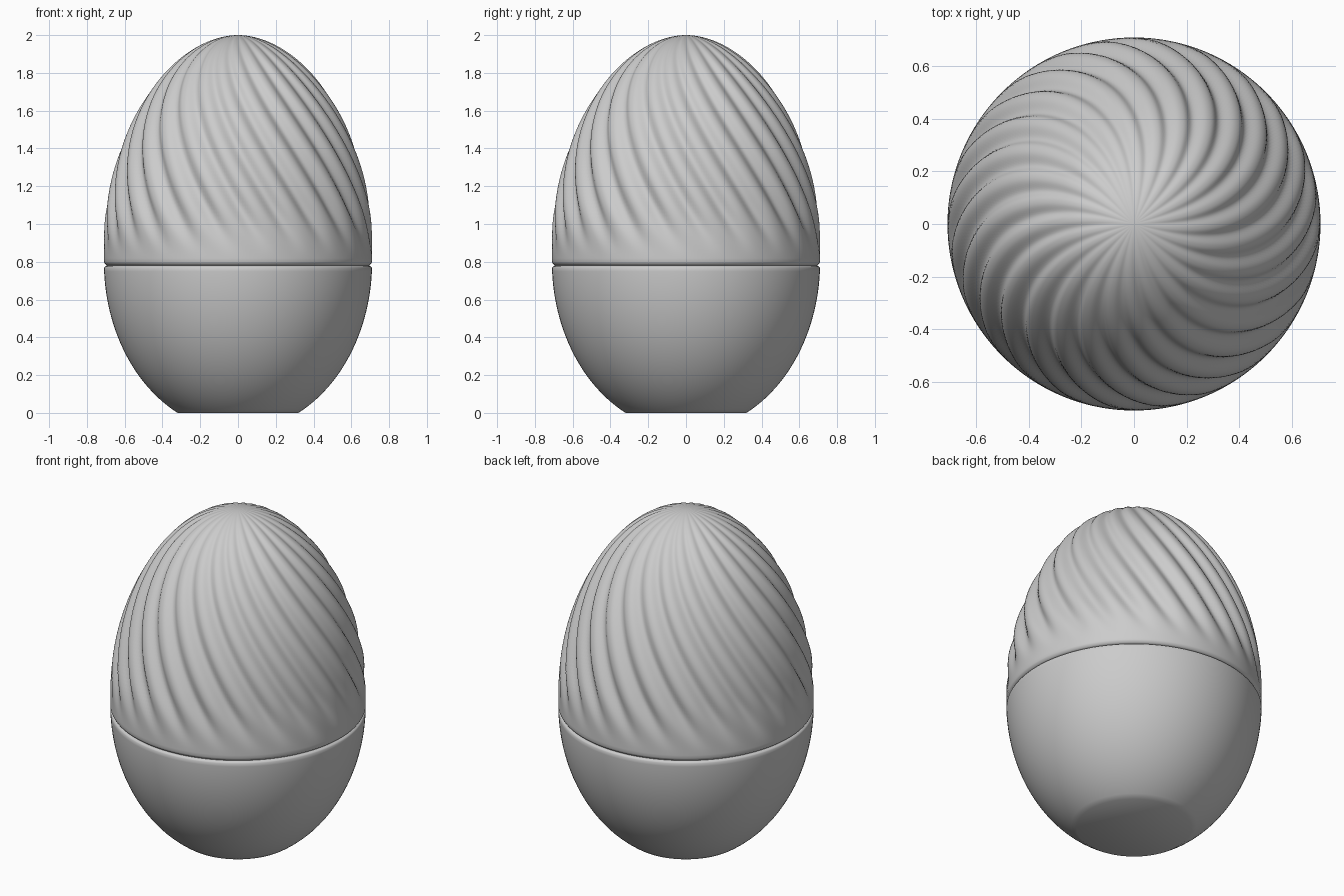
import bpy
import bmesh
from math import sin, cos, pi, radians

cube = bpy.data.objects.get("Cube")
if cube:
    bpy.data.objects.remove(cube, do_unlink=True)

SEAM, TOP, RADIUS = 0.78, 2.0, 0.71
FLUTES, TWIST = 24, radians(60)

grey = bpy.data.materials.new("plain_grey")
grey.use_nodes = True
grey.diffuse_color = (0.6, 0.6, 0.6, 1)
grey.node_tree.nodes["Principled BSDF"].inputs["Base Color"].default_value = grey.diffuse_color


def smoothstep(a, b, x):
    t = min(max((x - a) / (b - a), 0), 1)
    return t * t * (3 - 2 * t)


def lathe(name, levels, radius_at, segments):
    """Stack rings from (z, r) levels; radius_at shapes each ring by angle."""
    bm = bmesh.new()
    rings = []
    for z, r in levels:
        ring = []
        for i in range(segments):
            a = 2 * pi * i / segments
            q = radius_at(z, r, a)
            ring.append(bm.verts.new((q * cos(a), q * sin(a), z)))
        rings.append(ring)
    for low, high in zip(rings, rings[1:]):
        for i in range(segments):
            j = (i + 1) % segments
            bm.faces.new((low[i], low[j], high[j], high[i]))
    bm.faces.new(rings[0][::-1])
    bm.faces.new(rings[-1])
    mesh = bpy.data.meshes.new(name)
    bm.to_mesh(mesh)
    bm.free()
    mesh.materials.append(grey)
    obj = bpy.data.objects.new(name, mesh)
    bpy.context.collection.objects.link(obj)
    bpy.ops.object.select_all(action='DESELECT')
    obj.select_set(True)
    bpy.context.view_layer.objects.active = obj
    bpy.ops.object.shade_smooth_by_angle(angle=radians(40))
    return obj


# Lower cup: flat-bottomed half egg with a chamfered rim
cup = []
for k in range(41):
    z = 0.768 * k / 40
    cup.append((z, RADIUS * (1 - ((0.8 - z) / 0.896) ** 2) ** 0.5))
cup += [(0.774, 0.705), (SEAM, 0.694)]
lathe("lower_shell", cup, lambda z, r, a: r, 128)


# Upper cap: half egg with twisted flutes that fade out towards the seam
def fluted(z, r, a):
    fade = smoothstep(0.82, 1.12, z)
    phase = FLUTES * (a - TWIST * (TOP - z) / 1.2)
    groove = ((1 + cos(phase)) / 2) ** 1.4
    return r * (1 + fade * (0.016 - 0.05 * groove))


cap = [(SEAM, 0.694), (0.788, 0.704), (0.795, 0.708)]
for k in range(100):
    t = sin(pi / 2 * k / 100)
    cap.append((0.8 + 1.2 * t, RADIUS * (1 - t * t) ** 0.525))
cap.append((TOP, 0.001))
lathe("upper_shell", cap, fluted, FLUTES * 14)
